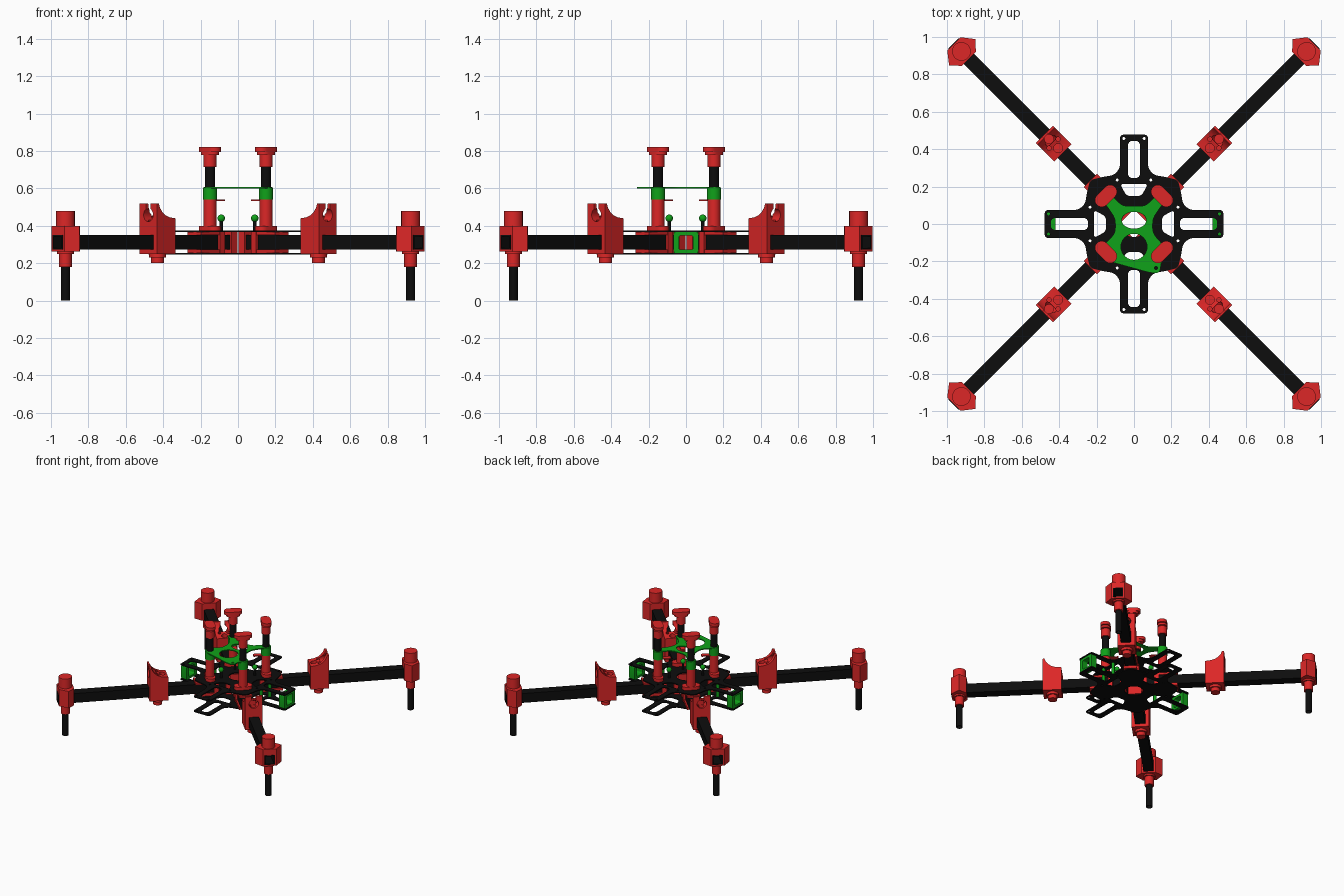
import bpy, bmesh
from math import cos, sin, pi, radians
from mathutils import Matrix, Vector

if "Cube" in bpy.data.objects:
    bpy.data.objects.remove(bpy.data.objects["Cube"])

def material(name, rgb):
    m = bpy.data.materials.new(name)
    m.diffuse_color = (*rgb, 1)
    m.use_nodes = True
    m.node_tree.nodes["Principled BSDF"].inputs["Base Color"].default_value = m.diffuse_color
    return m

RED = material("red_plastic", (0.72, 0.02, 0.02))
GREEN = material("green_plastic", (0.005, 0.36, 0.01))
BLACK = material("black_carbon", (0.004, 0.004, 0.004))

# axis maps: profile plane -> extrusion direction
UP = Matrix.Identity(4)
ALONG_X = Matrix(((0, 0, 1, 0), (1, 0, 0, 0), (0, 1, 0, 0), (0, 0, 0, 1)))   # profile (y, z)
ALONG_Y = Matrix(((1, 0, 0, 0), (0, 0, -1, 0), (0, 1, 0, 0), (0, 0, 0, 1)))  # profile (x, z)

def circle(x, y, r, ry=None, n=24):
    return [(x + r * cos(2 * pi * i / n), y + (ry or r) * sin(2 * pi * i / n)) for i in range(n)]

def rect(x0, x1, y0, y1):
    return [(x0, y0), (x1, y0), (x1, y1), (x0, y1)]

def rounded(pts, r, steps=4):
    out = []
    for i, p in enumerate(pts):
        p, a, b = Vector(p), Vector(pts[i - 1]), Vector(pts[(i + 1) % len(pts)])
        da, db = a - p, b - p
        s = p + da.normalized() * min(r, da.length * .45)
        e = p + db.normalized() * min(r, db.length * .45)
        for k in range(steps + 1):
            t = k / steps
            out.append(tuple(s * (1 - t) ** 2 + p * 2 * t * (1 - t) + e * t * t))
    return out

def stadium(x, y, half, r, n=8):
    arc = [pi * i / n for i in range(n + 1)]
    return ([(x + r * cos(t), y + half + r * sin(t)) for t in arc] +
            [(x - r * cos(t), y - half - r * sin(t)) for t in arc])

def slab(name, loops, z0, z1, mat, frame=UP):
    """Extrude an outline (later loops inside it become holes)."""
    cu = bpy.data.curves.new(name, 'CURVE')
    cu.dimensions, cu.fill_mode, cu.extrude = '2D', 'BOTH', (z1 - z0) / 2
    for loop in loops:
        sp = cu.splines.new('POLY')
        sp.points.add(len(loop) - 1)
        for p, c in zip(sp.points, loop):
            p.co = (c[0], c[1], 0, 1)
        sp.use_cyclic_u = True
    tmp = bpy.data.objects.new(name, cu)
    bpy.context.collection.objects.link(tmp)
    dg = bpy.context.evaluated_depsgraph_get()
    me = bpy.data.meshes.new_from_object(tmp.evaluated_get(dg))
    bpy.data.objects.remove(tmp)
    me.transform(frame @ Matrix.Translation((0, 0, (z0 + z1) / 2)))
    bm = bmesh.new()
    bm.from_mesh(me)
    bmesh.ops.remove_doubles(bm, verts=bm.verts, dist=1e-5)
    bmesh.ops.recalc_face_normals(bm, faces=bm.faces)
    bm.to_mesh(me)
    bm.free()
    me.materials.clear()
    me.materials.append(mat)
    ob = bpy.data.objects.new(name, me)
    bpy.context.collection.objects.link(ob)
    return ob

def cut(ob, cutter):
    mod = ob.modifiers.new("cut", 'BOOLEAN')
    mod.object, mod.operation, mod.solver = cutter, 'DIFFERENCE', 'EXACT'
    dg = bpy.context.evaluated_depsgraph_get()
    me = bpy.data.meshes.new_from_object(ob.evaluated_get(dg))
    ob.modifiers.clear()
    ob.data = me
    bpy.data.objects.remove(cutter)

arm_parts = []
def part(*args):
    arm_parts.append(slab(*args))
    return arm_parts[-1]

# one arm, laid along +x, hollow square tube
part("arm_tube", [rect(-.038, .038, .274, .35), rect(-.031, .031, .281, .343)], .10, 1.365, BLACK, ALONG_X)
# clamps between the plates
part("inner_clamp", [rect(-.05, .05, .254, .366)], .055, .10, RED, ALONG_X)
part("middle_clamp", [rect(-.055, .055, .254, .366)], .155, .19, RED, ALONG_X)
part("lower_clamp_shim", [rect(.19, .33, -.05, .05)], .254, .274, RED)
part("upper_clamp_shim", [rect(.19, .33, -.05, .05)], .35, .366, RED)

# motor mount with scooped top, wall notch and wiring holes
U = .608
profile = [(-.07, .25), (.07, .25), (.07, .52), (.056, .52), (.046, .495), (.03, .474),
           (.008, .457), (-.025, .445), (-.07, .44)]
mount = part("motor_mount", [[(U + x, z) for x, z in profile]], -.065, .065, RED, ALONG_Y)
notch = [(.016, .60), (-.016, .60), (-.016, .49)] + \
        [(.036 * cos(radians(t)), .458 + .036 * sin(radians(t))) for t in range(120, 421, 20)] + [(.016, .49)]
cut(mount, slab("notch_cutter", [notch], U + .01, U + .12, RED, ALONG_X))
holes = [circle(U + s * .035, 0, .024) for s in (-1, 1)] + \
        [circle(U, s * .034, .012, n=12) for s in (-1, 1)]
cut(mount, slab("hole_cutter", holes, .352, .7, RED))
part("mount_boss", [circle(U, 0, .045)], .23, .25, RED)
part("mount_boss_tip", [circle(U, 0, .034)], .20, .23, RED)

# arm end bracket and leg
E = 1.305
half = [(1.362, .05), (1.298, .10), (1.248, .052)]
wing = part("end_bracket", [half + [(x, -y) for x, y in reversed(half)]], .262, .40, RED)
cut(wing, slab("channel_cutter", [rect(-.037, .037, .275, .349)], 1.2, 1.4, RED, ALONG_X))
part("end_upper_socket", [circle(E, 0, .05)], .351, .48, RED)
part("end_lower_collar", [circle(E, 0, .045)], .25, .273, RED)
part("leg_socket", [circle(E, 0, .034)], .18, .25, RED)
part("leg_tube", [circle(E, 0, .024, n=20), circle(E, 0, .018, n=20)], 0, .18, BLACK)

# tower post
P = .212
part("post_base", [stadium(P, 0, .032, .037)], .374, .40, RED)
part("post_lower_sleeve", [circle(P, 0, .034)], .40, .54, RED)
part("post_green_collar", [circle(P, 0, .038)], .54, .605, GREEN)
part("post_tube", [circle(P, 0, .026)], .60, .73, BLACK)
part("post_upper_sleeve", [circle(P, 0, .035)], .715, .79, RED)
part("post_cap_flare", [stadium(P, 0, .018, .036)], .778, .795, RED)
part("post_cap", [stadium(P, 0, .032, .037)], .795, .82, RED)
part("post_tab", [rect(.115, P, -.018, .018)], .533, .541, RED)
part("damper_stem", [circle(.127, 0, .009, n=12)], .374, .43, BLACK)
ball_mesh = bpy.data.meshes.new("damper_ball")
bm = bmesh.new()
bmesh.ops.create_uvsphere(bm, u_segments=16, v_segments=10, radius=.02,
                          matrix=Matrix.Translation((.127, 0, .44)))
bm.to_mesh(ball_mesh)
bm.free()
ball_mesh.materials.append(GREEN)
ball = bpy.data.objects.new("damper_ball", ball_mesh)
bpy.context.collection.objects.link(ball)
arm_parts.append(ball)

# repeat every arm part on the four diagonals
for ob in arm_parts:
    base = ob.name
    for corner, ang in (("back_right", 45), ("back_left", 135), ("front_left", 225), ("front_right", 315)):
        c = ob.copy()
        c.name = f"{corner}_{base}"
        c.matrix_world = Matrix.Rotation(radians(ang), 4, 'Z')
        bpy.context.collection.objects.link(c)
    bpy.data.objects.remove(ob)

# centre plates: octagonal body with four slotted tabs
side = [(-.075, .478), (.075, .478), (.075, .30), (.105, .262), (.165, .252), (.235, .235),
        (.252, .165), (.262, .105), (.30, .075)]
def spin(pts, k):
    for _ in range(k):
        pts = [(y, -x) for x, y in pts]
    return pts
outline = []
plate_holes = [circle(0, 0, .07)]
for k in range(4):
    q = spin(side, k)
    outline += q
    slot = rounded(rect(-.033, .033, .245, .445), .03)
    plate_holes.append(spin(slot, k))
    plate_holes.append(spin(rounded([(-.075, .215), (.075, .215), (.04, .15), (-.04, .15)], .02), k))
    for s in (-1, 1):
        plate_holes.append(spin(circle(s * .054, .457, .008, n=10), k))
        plate_holes.append(spin(circle(s * .09, .235, .008, n=10), k))
for name, z in (("lower_plate", .246), ("upper_plate", .366)):
    slab(name, [rounded(outline, .022)] + plate_holes, z, z + .008, BLACK)

# green spacer frames between the plates on the left and right tabs
for name, s in (("right", 1), ("left", -1)):
    frame = [rounded(rect(-.066, .066, .254, .366), .012), rounded(rect(-.038, .038, .272, .348), .012)]
    a, b = sorted((s * .42, s * .47))
    slab(name + "_outer_spacer_frame", frame, a, b, GREEN, ALONG_X)
    for y in (-.055, .055):
        slab(name + "_inner_spacer", [circle(s * .25, y, .013, n=16)], .254, .366, GREEN)

# green top brace joining the posts, with offset lug at the front
brace = [(.19, .16), (.16, .19), (.06, .095), (-.06, .095), (-.16, .19), (-.19, .16), (-.10, .03),
         (-.10, -.05), (-.19, -.14), (-.165, -.19), (-.08, -.215), (.09, -.262), (.14, -.262),
         (.145, -.20), (.19, -.15), (.10, -.05), (.10, .03)]
slab("top_brace", [rounded(brace, .03), circle(0, -.122, .07), circle(0, .02, .066, .045),
                   circle(.117, -.235, .009, n=10)], .599, .607, GREEN)

# smooth the round sides, keep edges sharp
bpy.ops.object.select_all(action='DESELECT')
done = set()
for ob in bpy.context.scene.objects:
    if ob.data.name not in done:
        done.add(ob.data.name)
        ob.select_set(True)
        bpy.context.view_layer.objects.active = ob
bpy.ops.object.shade_smooth_by_angle(angle=radians(30))
